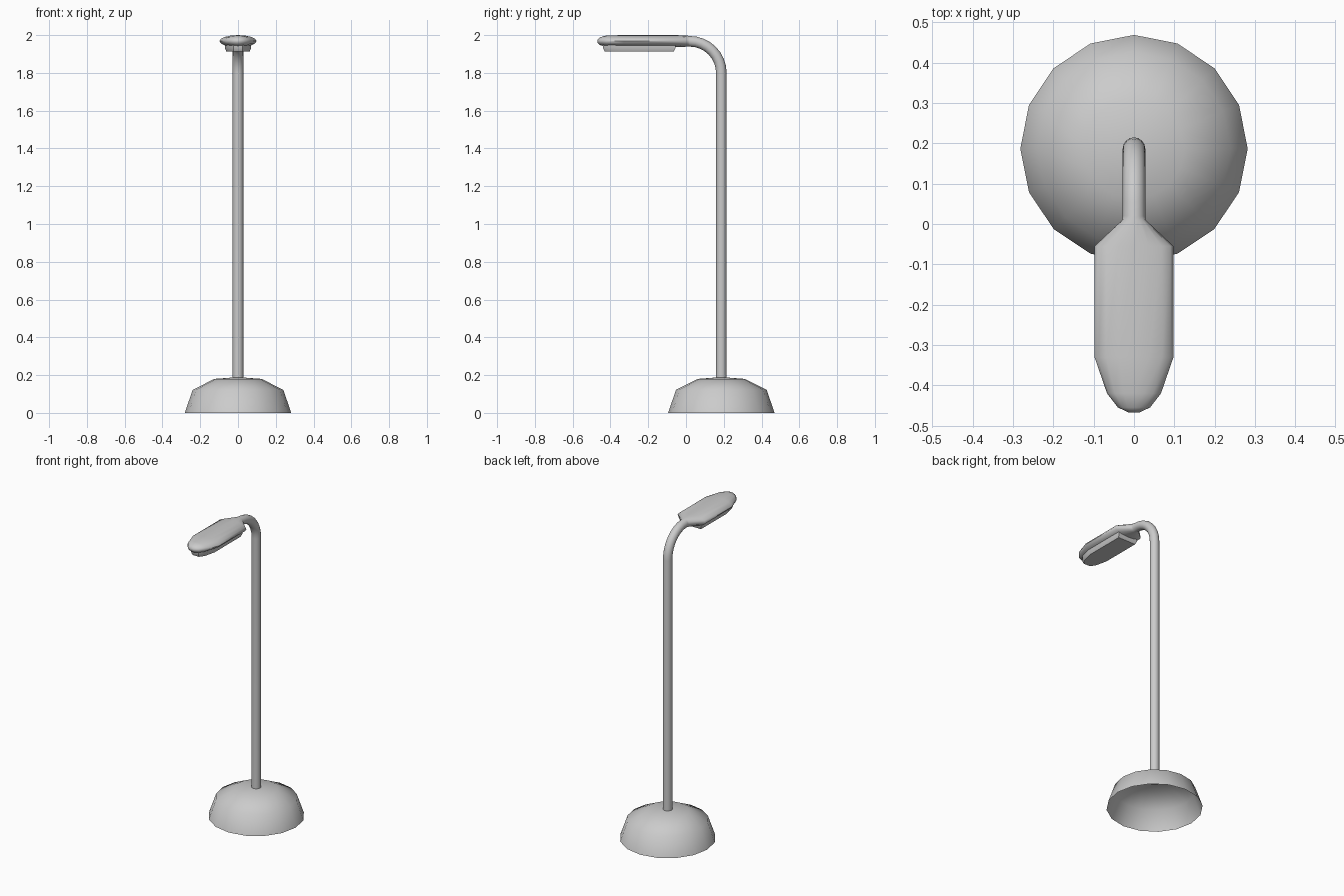
import bpy, bmesh
from math import sin, cos, pi, radians

if "Cube" in bpy.data.objects:
    bpy.data.objects.remove(bpy.data.objects["Cube"])


def finish(name, bm, angle):
    bmesh.ops.recalc_face_normals(bm, faces=bm.faces)
    me = bpy.data.meshes.new(name)
    bm.to_mesh(me)
    bm.free()
    ob = bpy.data.objects.new(name, me)
    bpy.context.collection.objects.link(ob)
    bpy.ops.object.select_all(action='DESELECT')
    ob.select_set(True)
    bpy.context.view_layer.objects.active = ob
    bpy.ops.object.shade_smooth_by_angle(angle=radians(angle))
    return ob


def loft(bm, rings, cap_start=True, cap_end=True):
    loops = [[bm.verts.new(p) for p in r] for r in rings]
    n = len(loops[0])
    for a, b in zip(loops, loops[1:]):
        for i in range(n):
            j = (i + 1) % n
            bm.faces.new((a[i], a[j], b[j], b[i]))
    if cap_start:
        bm.faces.new(loops[0])
    if cap_end:
        bm.faces.new(loops[-1])


POLE_Y = 0.187

# Domed base: 16 sides, hollow and open underneath
bm = bmesh.new()
profile = [(0.282, 0.0), (0.24, 0.122), (0.125, 0.18), (0.02, 0.188)]
loft(bm, [[(r * cos(i * pi / 8), POLE_Y + r * sin(i * pi / 8), z)
           for i in range(16)] for r, z in profile], cap_start=False)
finish("base", bm, 60)


# Pole, bend and lamp head lofted as one body of elliptical sections
def section(y, z, tilt, half_w, half_h, n=16):
    out = []
    for i in range(n):
        a = 2 * pi * i / n
        u, v = half_w * cos(a), half_h * sin(a)
        out.append((u, y + v * cos(tilt), z + v * sin(tilt)))
    return out


R = 0.028
BEND = 0.167
rings = [section(POLE_Y, 0.17, 0, R, R)]
for k in range(9):
    t = k * pi / 16
    rings.append(section(POLE_Y - BEND + BEND * cos(t),
                         1.80 + BEND * sin(t), t, R, R))
head = [(0.01, 0.029, 0.029), (-0.055, 0.098, 0.032), (-0.33, 0.098, 0.032),
        (-0.42, 0.067, 0.030), (-0.455, 0.040, 0.021), (-0.468, 0.012, 0.008)]
rings += [section(y, 1.968, pi / 2, w, h) for y, w, h in head]
bm = bmesh.new()
loft(bm, rings)
finish("pole_and_head", bm, 50)

# Light panel under the head, slightly tapered downwards
outline = [(0.070, -0.055), (0.070, -0.33), (0.050, -0.41), (0.025, -0.44)]


def panel_ring(z, s):
    half = [(x * s, -0.25 + (y + 0.25) * (s + 0.06 if s < 1 else 1)) for x, y in outline]
    pts = half + [(-x, y) for x, y in reversed(half)]
    return [(x, y, z) for x, y in pts]


bm = bmesh.new()
loft(bm, [panel_ring(1.955, 1.0), panel_ring(1.932, 1.0), panel_ring(1.914, 0.89)])
finish("light_panel", bm, 30)
